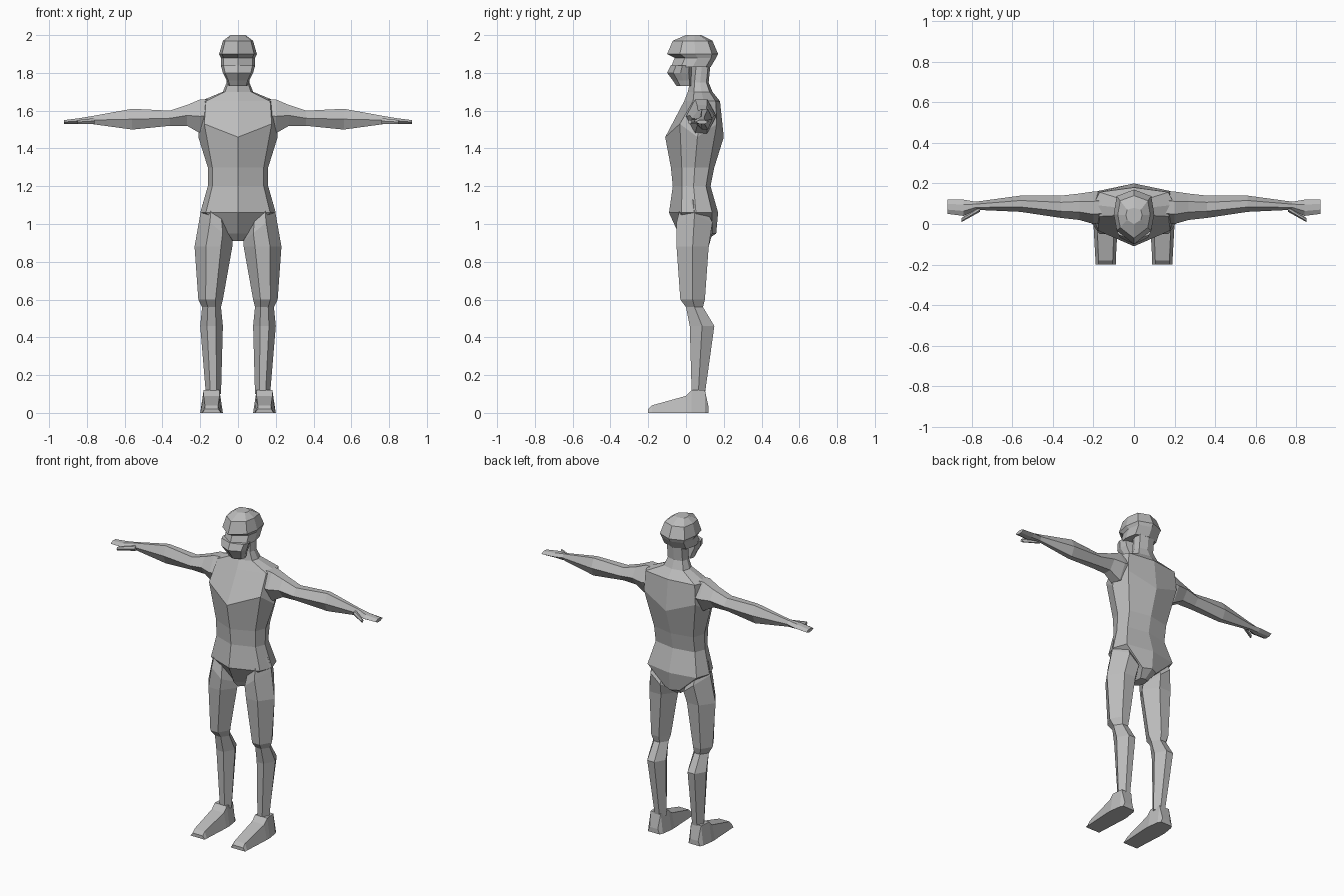
import bpy
import bmesh

default_cube = bpy.data.objects.get("Cube")
if default_cube:
    bpy.data.objects.remove(default_cube, do_unlink=True)

grey = bpy.data.materials.new("plain grey")
grey.use_nodes = True
grey.diffuse_color = (0.5, 0.5, 0.5, 1)
grey.node_tree.nodes["Principled BSDF"].inputs["Base Color"].default_value = grey.diffuse_color

# Unit hexagon shared by every limb section
HEXAGON = [(0, 0.5), (0.3, 0), (0.7, 0), (1, 0.5), (0.7, 1), (0.3, 1)]


def blend(start, end, amount):
    return start + (end - start) * amount


def loft(name, rings, side=1):
    """Skin a capped, flat shaded tube over a list of point rings."""
    bm = bmesh.new()
    loops = [[bm.verts.new((x * side, y, z)) for x, y, z in ring] for ring in rings]
    for lower, upper in zip(loops, loops[1:]):
        for index, corner in enumerate(lower):
            previous = index - 1
            bm.faces.new((lower[previous], corner, upper[index], upper[previous]))
    bm.faces.new(loops[0])
    bm.faces.new(loops[-1])
    bmesh.ops.recalc_face_normals(bm, faces=bm.faces)
    mesh = bpy.data.meshes.new(name)
    bm.to_mesh(mesh)
    bm.free()
    mesh.materials.append(grey)
    part = bpy.data.objects.new(name, mesh)
    bpy.context.collection.objects.link(part)


def body_ring(z, width, front, back, corner_rise=0):
    """Symmetric eight-sided ring, pointed in front, whose corners may sit higher."""
    corner = width * 0.85
    raised = z + corner_rise
    right_side = [(corner, blend(front, back, 0.25), raised),
                  (width, blend(front, back, 0.55), z),
                  (corner, blend(front, back, 0.88), raised)]
    left_side = [(-x, y, height) for x, y, height in reversed(right_side)]
    return [(0, front, z), *right_side, (0, back, z), *left_side]


def leg_ring(z, inner, outer, front, back, tilt=0):
    """Level hexagon, optionally tilted upward toward the outer side."""
    return [(blend(inner, outer, u), blend(front, back, v), z + tilt * u) for u, v in HEXAGON]


def arm_ring(x, front, back, bottom, top):
    """Upright hexagon standing across the arm."""
    return [(x, blend(front, back, u), blend(bottom, top, v)) for u, v in HEXAGON]


def foot_ring(y, half_width, top):
    """Upright four-sided ring, narrower on top."""
    centre = 0.14
    shoulder = half_width * 0.7
    return [(centre - half_width, y, 0), (centre + half_width, y, 0),
            (centre + shoulder, y, top), (centre - shoulder, y, top)]


# Torso and neck, from the crotch upward
loft("torso", [
    body_ring(0.91, 0.03, 0, 0.1),
    body_ring(0.95, 0.06, -0.04, 0.16),
    body_ring(1.06, 0.2, -0.09, 0.17),
    body_ring(1.2, 0.16, -0.07, 0.13),
    body_ring(1.3, 0.16, -0.08, 0.15),
    body_ring(1.46, 0.21, -0.11, 0.2, corner_rise=0.07),
    body_ring(1.65, 0.2, -0.01, 0.18),
    body_ring(1.7, 0.08, 0.01, 0.14),
    body_ring(1.75, 0.06, 0.02, 0.12),
    body_ring(1.85, 0.06, 0.03, 0.13),
])

# Cranium with a brow ledge
loft("cranium", [
    body_ring(1.83, 0.09, -0.08, 0.13),
    body_ring(1.88, 0.09, -0.06, 0.16),
    body_ring(1.9, 0.1, -0.1, 0.17),
    body_ring(1.97, 0.08, -0.07, 0.14),
    body_ring(2, 0.04, 0, 0.08),
])

# Jaw standing forward of the neck
loft("jaw", [
    body_ring(1.73, 0.05, -0.05, 0.03),
    body_ring(1.76, 0.06, -0.07, 0.03),
    body_ring(1.8, 0.08, -0.1, 0.03),
    body_ring(1.84, 0.09, -0.08, 0.03),
])

for label, side in (("left", 1), ("right", -1)):
    # Leg, from the hip joint to the ankle
    loft(label + "_leg", [
        leg_ring(1, 0.05, 0.18, -0.03, 0.1, tilt=0.13),
        leg_ring(0.91, 0.03, 0.2, -0.05, 0.14, tilt=0.14),
        leg_ring(0.88, 0.03, 0.23, -0.05, 0.12),
        leg_ring(0.6, 0.08, 0.21, -0.03, 0.1),
        leg_ring(0.56, 0.09, 0.19, 0, 0.09),
        leg_ring(0.46, 0.08, 0.2, 0.02, 0.15),
        leg_ring(0.1, 0.09, 0.17, 0.03, 0.1),
    ], side)

    # Foot, from heel to toe
    loft(label + "_foot", [
        foot_ring(0.12, 0.04, 0.03),
        foot_ring(0.1, 0.05, 0.12),
        foot_ring(0.03, 0.06, 0.12),
        foot_ring(0, 0.06, 0.09),
        foot_ring(-0.18, 0.05, 0.04),
        foot_ring(-0.2, 0.05, 0.02),
    ], side)

    # Arm and flat hand, from shoulder to fingertips
    loft(label + "_arm", [
        arm_ring(0.13, 0.01, 0.16, 1.5, 1.66),
        arm_ring(0.2, 0, 0.16, 1.48, 1.66),
        arm_ring(0.27, 0.02, 0.15, 1.52, 1.63),
        arm_ring(0.36, 0.03, 0.14, 1.52, 1.6),
        arm_ring(0.56, 0.06, 0.14, 1.5, 1.61),
        arm_ring(0.78, 0.07, 0.11, 1.53, 1.57),
        arm_ring(0.84, 0.04, 0.12, 1.53, 1.56),
        arm_ring(0.92, 0.05, 0.12, 1.53, 1.55),
    ], side)

    # Thumb, pointing forward and outward
    loft(label + "_thumb", [
        arm_ring(0.76, 0.06, 0.09, 1.53, 1.56),
        arm_ring(0.85, 0.01, 0.03, 1.53, 1.55),
    ], side)
